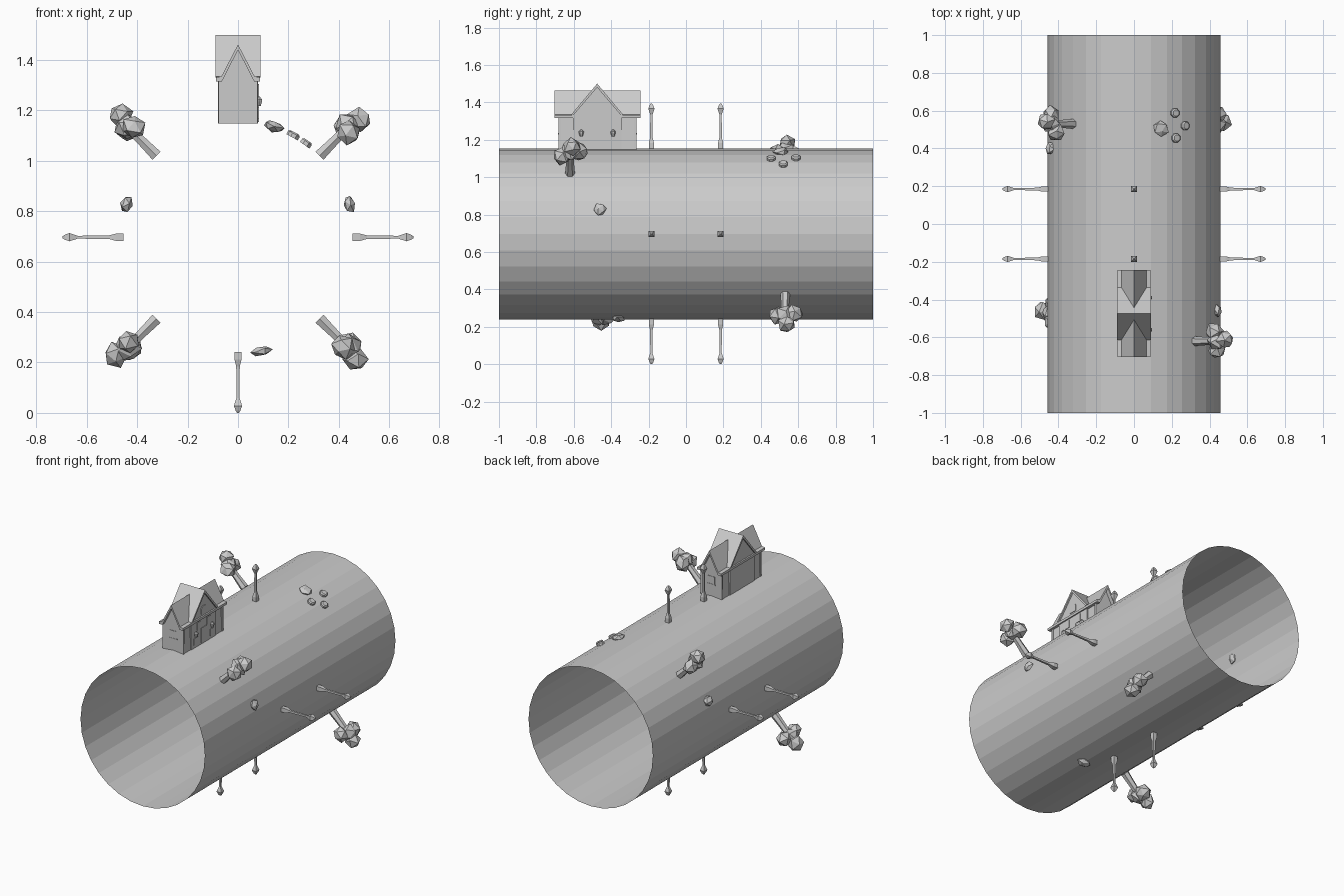
import bpy, bmesh, math, random
from mathutils import Matrix, Vector

if "Cube" in bpy.data.objects:
    bpy.data.objects.remove(bpy.data.objects["Cube"])

random.seed(4)
R, CZ = 0.457, 0.697


def finish(name, bm, matrix=Matrix()):
    bm.transform(matrix)
    bmesh.ops.recalc_face_normals(bm, faces=bm.faces)
    me = bpy.data.meshes.new(name)
    bm.to_mesh(me)
    bm.free()
    ob = bpy.data.objects.new(name, me)
    bpy.context.collection.objects.link(ob)
    return ob


def frame(deg, y, r=0):
    """Local x = around the tube, y = along it, z = outward."""
    a = math.radians(deg)
    m = Matrix(((math.sin(a), 0, math.cos(a)), (0, 1, 0), (-math.cos(a), 0, math.sin(a)))).to_4x4()
    m.translation = Vector((r * math.cos(a), y, CZ + r * math.sin(a)))
    return m


def lathe(bm, rings, sides):
    """Faceted post through (height, radius) rings."""
    off = math.pi / sides
    loops = [[bm.verts.new((r * math.cos(off + i * math.tau / sides),
                            r * math.sin(off + i * math.tau / sides), h))
              for i in range(sides)] for h, r in rings]
    for a, b in zip(loops, loops[1:]):
        for i in range(sides):
            j = (i + 1) % sides
            bm.faces.new((a[i], a[j], b[j], b[i]))
    bm.faces.new(loops[0][::-1])
    bm.faces.new(loops[-1])


def blob(bm, loc, size, jitter=0.12):
    """Irregular low-poly lump."""
    rot = Matrix.Rotation(random.uniform(0, 6), 4, 'Z') @ Matrix.Rotation(random.uniform(0, 6), 4, 'X')
    vs = bmesh.ops.create_icosphere(bm, subdivisions=1, radius=1, matrix=rot)['verts']
    for v in vs:
        k = 1 + random.uniform(-jitter, jitter)
        v.co = Vector(v.co[i] * size[i] * k + loc[i] for i in range(3))


def prism(name, profile, lo, hi, axis):
    """Extrude a (side, z) profile along x or y."""
    bm = bmesh.new()
    place = (lambda p, d: (p[0], d, p[1])) if axis == 'y' else (lambda p, d: (d, p[0], p[1]))
    a = [bm.verts.new(place(p, lo)) for p in profile]
    b = [bm.verts.new(place(p, hi)) for p in profile]
    n = len(profile)
    for i in range(n):
        bm.faces.new((a[i], a[(i + 1) % n], b[(i + 1) % n], b[i]))
    bm.faces.new(a)
    bm.faces.new(b[::-1])
    return finish(name, bm)


def box(bm, c, s):
    bmesh.ops.create_cube(bm, size=1, matrix=Matrix.Translation(c) @ Matrix.Diagonal((*s, 1)))


def mirror(half, c=0):
    """Complete a right-hand profile about side = c; first point lies on the axis."""
    return [(c + s, z) for s, z in half] + [(c - s, z) for s, z in reversed(half) if s > 0]


# Open tube of ground
bm = bmesh.new()
bmesh.ops.create_cone(bm, cap_ends=False, segments=32, radius1=R, radius2=R, depth=2)
finish("ground_tube", bm, Matrix.Translation((0, 0, CZ)) @ Matrix.Rotation(math.pi / 2, 4, 'X'))

# Street lamps, four around at two stations
LAMP = [(-0.002, .020), (.028, .020), (.055, .010), (.180, .008), (.188, .012),
        (.212, .023), (.230, .014), (.240, .005)]
for deg in (0, 90, 180, 270):
    for y in (-0.185, 0.185):
        bm = bmesh.new()
        lathe(bm, LAMP, 4)
        finish("street_lamp", bm, frame(deg, y, R))

# Trees on the diagonals
for deg, y in ((45, -0.62), (135, 0.53), (225, -0.47), (315, 0.53)):
    bm = bmesh.new()
    lathe(bm, [(0, .026), (.07, .022), (.15, .020)], 6)
    finish("tree_trunk", bm, frame(deg, y, R))
    bm = bmesh.new()
    for loc, r in (((0, 0, .165), .055), ((.015, -.045, .145), .048),
                   ((-.012, .048, .155), .05), ((.012, .01, .215), .05)):
        blob(bm, loc, (r, r, r))
    finish("tree_leaves", bm, frame(deg, y, R))

# Rocks
for deg, y, size in ((16.5, -0.46, (.036, .034, .024)), (163.5, 0.40, (.036, .034, .026)),
                     (281.5, -0.36, (.044, .035, .02)), (72, 0.505, (.044, .044, .024))):
    bm = bmesh.new()
    blob(bm, (0, 0, 0), size)
    finish("rock", bm, frame(deg, y, R + .004))

# Stepping stones
for x, y in ((.215, .588), (.268, .52), (.22, .455)):
    bm = bmesh.new()
    lathe(bm, [(-.006, .025), (.010, .025), (.016, .018)], 8)
    finish("stepping_stone", bm, frame(math.degrees(math.acos(x / R)), y, R))

# House walls: main body and cross wing
HY = -0.475
prism("house_body", mirror([(0, 1.445), (.07, 1.32), (.075, 1.148)]), -.68, -.267, 'y')
prism("house_wing", mirror([(0, 1.485), (.13, 1.335), (.13, 1.148)], HY), -.08, .08, 'x')

# Roofs with thickness and flared eaves
prism("main_roof", mirror([(0, 1.462), (.066, 1.335), (.088, 1.331), (.088, 1.315), (.064, 1.315)])[:5]
      + [(0, 1.44), (-.064, 1.315), (-.088, 1.315), (-.088, 1.331), (-.066, 1.335)], -.703, -.243, 'y')
prism("wing_roof", [(HY, 1.50), (HY + .138, 1.335), (HY + .128, 1.33), (HY, 1.48),
                    (HY - .128, 1.33), (HY - .138, 1.335)], -.09, .09, 'x')

# Corner posts
bm = bmesh.new()
for sx in (-1, 1):
    for y in (-.675, -.272):
        box(bm, (sx * .072, y, 1.232), (.012, .014, .168))
finish("corner_posts", bm)

# Windows and door on the side wall
bm = bmesh.new()
for y, z, w, h in ((HY, 1.205, .05, .10), (HY - .085, 1.19, .04, .045), (HY + .085, 1.19, .04, .045),
                   (HY - .05, 1.28, .035, .05), (HY + .05, 1.28, .035, .05)):
    box(bm, (.081, y, z), (.005, w, h))
finish("side_openings", bm)
prism("attic_window", mirror([(0, 1.397), (.02, 1.394), (.029, 1.38), (.029, 1.345)], HY), .078, .084, 'x')

# Gable end windows
bm = bmesh.new()
for y in (-.681, -.266):
    box(bm, (0, y, 1.26), (.05, .004, .05))
    box(bm, (0, y, 1.232), (.06, .008, .007))
finish("gable_windows", bm)

# Wall lanterns beside the door
for y in (HY - .085, HY + .085):
    bm = bmesh.new()
    lathe(bm, [(-.017, .007), (0, .013), (.008, .014), (.02, .003)], 6)
    finish("wall_lantern", bm, Matrix.Translation((.084, y, 1.235)))
